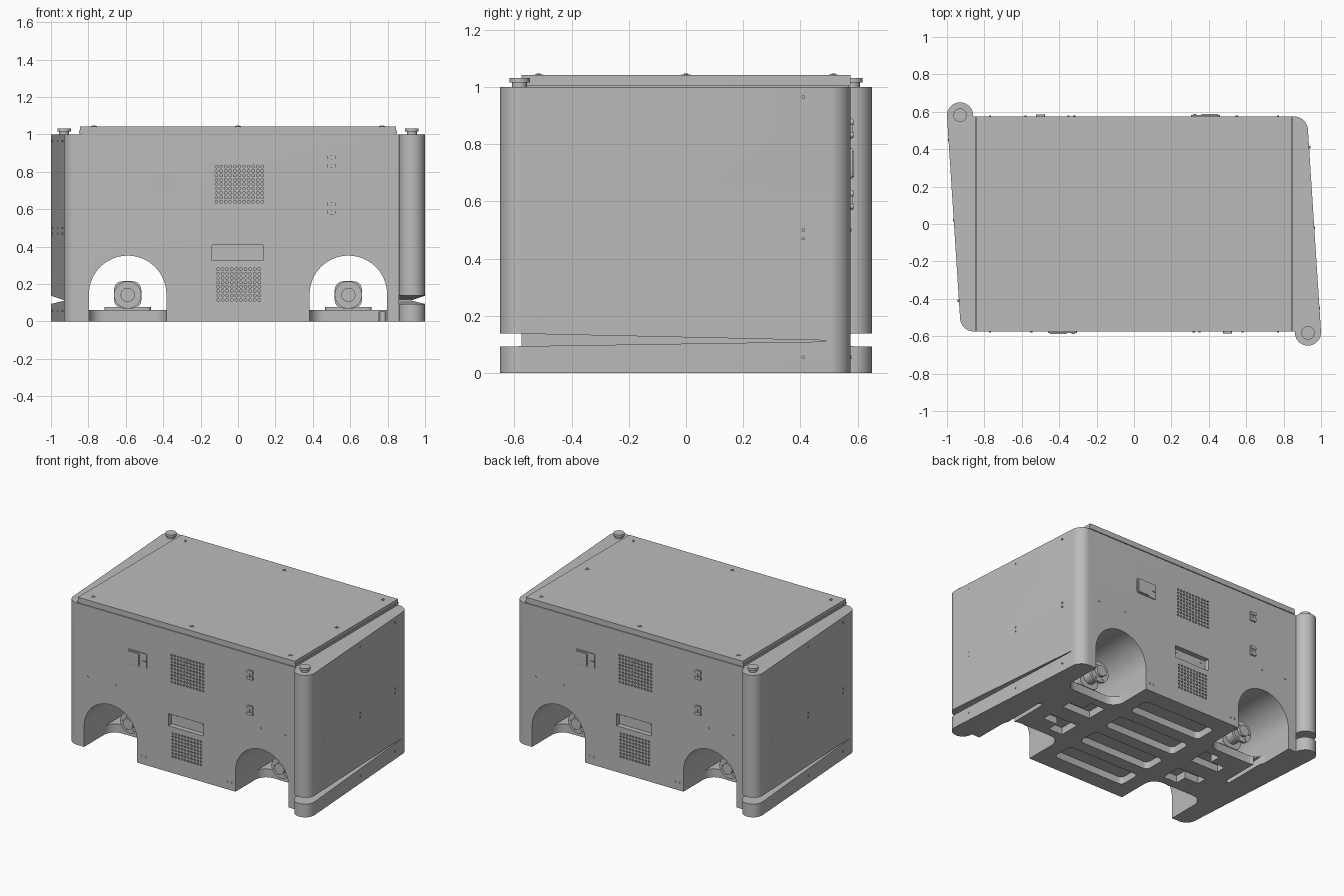
import bpy, bmesh
from math import sin, cos, pi, radians
from mathutils import Vector

if "Cube" in bpy.data.objects:
    bpy.data.objects.remove(bpy.data.objects["Cube"])

grey = bpy.data.materials.new("light grey")
grey.use_nodes = True
grey.diffuse_color = (0.5, 0.5, 0.5, 1)
grey.node_tree.nodes["Principled BSDF"].inputs["Base Color"].default_value = (0.5, 0.5, 0.5, 1)


def arc(cx, cy, r, a0, a1, n=16):
    angles = [radians(a0 + (a1 - a0) * i / n) for i in range(n + 1)]
    return [(cx + r * cos(a), cy + r * sin(a)) for a in angles]


def circle(cx, cy, r, n=24):
    return arc(cx, cy, r, 0, 360, n)[:-1]


def rounded(x0, x1, y0, y1, r, n=5):
    return (arc(x1 - r, y1 - r, r, 0, 90, n) + arc(x0 + r, y1 - r, r, 90, 180, n)
            + arc(x0 + r, y0 + r, r, 180, 270, n) + arc(x1 - r, y0 + r, r, 270, 360, n))


def rect(x0, x1, y0, y1):
    return [(x0, y0), (x1, y0), (x1, y1), (x0, y1)]


def prism(bm, pts, axis, a, b, turn=1):
    """Extrude a flat profile along an axis; turn=-1 spins it half a turn about z."""
    def place(p, w):
        x, y, z = {"x": (w, *p), "y": (p[0], w, p[1]), "z": (*p, w)}[axis]
        return bm.verts.new((turn * x, turn * y, z))
    low, high = [place(p, a) for p in pts], [place(p, b) for p in pts]
    faces = [bm.faces.new(low), bm.faces.new(high)]
    for i in range(len(pts)):
        j = (i + 1) % len(pts)
        faces.append(bm.faces.new((low[i], low[j], high[j], high[i])))
    bmesh.ops.recalc_face_normals(bm, faces=faces)


def finish(name, bm, smooth=True):
    mesh = bpy.data.meshes.new(name)
    bm.to_mesh(mesh)
    bm.free()
    ob = bpy.data.objects.new(name, mesh)
    bpy.context.collection.objects.link(ob)
    mesh.materials.append(grey)
    if smooth:
        shade(ob)
    return ob


def shade(ob):
    bpy.ops.object.select_all(action="DESELECT")
    ob.select_set(True)
    bpy.context.view_layer.objects.active = ob
    bpy.ops.object.shade_smooth_by_angle(angle=radians(30))


def carve(ob, cutters):
    """Subtract every cutter, bake the result and delete the cutters."""
    for cutter in cutters:
        cutter.hide_render = True
        mod = ob.modifiers.new("cut", "BOOLEAN")
        mod.operation, mod.solver, mod.object = "DIFFERENCE", "EXACT", cutter
    graph = bpy.context.evaluated_depsgraph_get()
    baked = bpy.data.meshes.new_from_object(ob.evaluated_get(graph))
    ob.modifiers.clear()
    ob.data = baked
    for cutter in cutters:
        bpy.data.objects.remove(cutter)
    shade(ob)


FRONT = -0.575
WHEEL_X = 0.59
TURNS = (1, -1)

# Shell: skewed sides with a round post on two opposite corners
half = arc(0.93, -0.58, 0.07, 176, 363.5, 32) + arc(0.855, 0.5, 0.075, 3.5, 90)
bm = bmesh.new()
prism(bm, half + [(-x, -y) for x, y in half], "z", 0, 1.0)
body = finish("body_shell", bm, False)

# Arched tunnels above the floor, and wheel notches through the floor
tunnels, notches = bmesh.new(), bmesh.new()
for s in TURNS:
    arch = arc(s * WHEEL_X, 0.145, 0.207, 0, 180, 32)
    prism(tunnels, arch + [(s * WHEEL_X - 0.207, 0.06), (s * WHEEL_X + 0.207, 0.06)], "y", -0.8, 0.8)
    for side in TURNS:
        plan = rounded(WHEEL_X - 0.207, WHEEL_X + 0.207, -0.9, -0.27, 0.08)
        plan = [(side * x, y) for x, y in plan]
        prism(notches, plan, "z", -0.1, 0.1, s)

# Sensor slits, vents, handle pockets and floor recesses
details = bmesh.new()
for s in TURNS:
    slit = [(-0.8, 0.09), (-0.56, 0.094), (0.49, 0.11), (0.49, 0.114), (-0.56, 0.137), (-0.8, 0.14)]
    prism(details, slit, "x", 0.86, 1.2, s)
    for x0, z0, cols, rows in ((-0.115, 0.64, 11, 9), (-0.107, 0.115, 10, 8)):
        for i in range(cols * rows):
            hole = circle(x0 + i % cols * 0.0245, z0 + i // cols * 0.0235, 0.0075, 8)
            prism(details, hole, "y", -0.62, -0.55, s)
    prism(details, rect(-0.14, 0.135, 0.325, 0.41), "y", -0.62, -0.54, s)
    for y in (0.125, 0.375):
        prism(details, rounded(-0.28, 0.28, y - 0.08, y + 0.08, 0.03), "z", -0.1, 0.05, s)
    prism(details, rounded(0.755, 0.785, -0.55, 0, 0.014), "z", -0.1, 0.05, s)
    for m in TURNS:
        ell = [(0.42, 0.06), (0.64, 0.06), (0.64, 0.13), (0.53, 0.13), (0.53, 0.21), (0.42, 0.21)]
        prism(details, [(m * x, y) for x, y in ell], "z", -0.1, 0.05, s)
carve(body, [finish(n, b, False) for n, b in
             (("tunnel_cutter", tunnels), ("notch_cutter", notches), ("detail_cutter", details))])

# Lid in two layers with a fine seam
bm = bmesh.new()
prism(bm, rect(-0.84, 0.84, -0.568, 0.568), "z", 0.999, 1.006)
prism(bm, rect(-0.85, 0.85, -0.575, 0.575), "z", 1.005, 1.02)
prism(bm, rect(-0.845, 0.845, -0.575, 0.575), "z", 1.02, 1.042)
finish("lid", bm, False)

# Lid screws
bm = bmesh.new()
for x, y in [(x, y) for x in (-0.77, 0, 0.77) for y in (-0.515, 0.515)] + [(0.77, 0)]:
    prism(bm, circle(x, y, 0.015), "z", 1.04, 1.044)
    prism(bm, circle(x, y, 0.008, 6), "z", 1.04, 1.047)
finish("lid_screws", bm)

# Stop buttons on the posts
bm = bmesh.new()
for s in TURNS:
    prism(bm, circle(0.93, -0.582, 0.026), "z", 0.99, 1.016, s)
    prism(bm, circle(0.93, -0.582, 0.036), "z", 1.015, 1.032, s)
finish("post_buttons", bm)

# Control panels and hinges on the front and back
panels, hinges = bmesh.new(), bmesh.new()
for s in TURNS:
    prism(panels, rounded(-0.46, -0.305, 0.68, 0.785, 0.012), "y", -0.582, -0.57, s)
    prism(panels, rounded(-0.45, -0.362, 0.686, 0.776, 0.006), "y", -0.588, -0.57, s)
    prism(panels, rect(-0.335, -0.315, 0.728, 0.736), "y", -0.588, -0.57, s)
    for z in (0.855, 0.605):
        for dz in (-0.022, 0.022):
            prism(hinges, rounded(0.475, 0.525, z + dz - 0.01, z + dz + 0.01, 0.009), "y", -0.586, -0.57, s)
        for x in (0.488, 0.512):
            prism(hinges, rounded(x - 0.009, x + 0.009, z - 0.035, z + 0.035, 0.007), "y", -0.582, -0.57, s)
finish("control_panels", panels)
finish("hinges", hinges)

# Small screws on every wall
bm = bmesh.new()
for s in TURNS:
    for x, z in ((-0.77, 0.5), (-0.55, 0.5), (0.58, 0.5), (0.77, 0.5), (-0.35, 0.055), (0.35, 0.055),
                 (-0.32, 0.055), (0.32, 0.055)):
        prism(bm, circle(x, z, 0.006, 10), "y", -0.579, -0.57, s)
    for x in (-0.105, 0.1):
        prism(bm, circle(x, 0.388, 0.006, 10), "y", -0.544, -0.53, s)
    for y in (-0.45, -0.02, 0.41):
        wall = 1.0 - 0.065 * (y + 0.58) / 1.08
        for z in (0.055, 0.47, 0.5, 0.965):
            prism(bm, circle(y, z, 0.006, 10), "x", wall - 0.01, wall + 0.002, s)
finish("wall_screws", bm)

# Drive units: base plate, gearbox, shaft and bolted hub flange
mounts, hubs = bmesh.new(), bmesh.new()
for s in TURNS:
    for x in (-WHEEL_X, WHEEL_X):
        prism(mounts, rounded(x - 0.125, x + 0.125, -0.25, -0.03, 0.02), "z", 0.055, 0.076, s)
        prism(mounts, rounded(x - 0.073, x + 0.073, 0.07, 0.215, 0.045), "y", -0.26, -0.04, s)
        prism(hubs, circle(x, 0.142, 0.045), "y", -0.35, -0.25, s)
        prism(hubs, circle(x, 0.142, 0.073, 32), "y", -0.365, -0.345, s)
        prism(hubs, circle(x, 0.142, 0.038), "y", -0.385, -0.36, s)
        for k in range(6):
            bolt = Vector((x + 0.055 * cos(k * pi / 3), 0.142 + 0.055 * sin(k * pi / 3)))
            prism(hubs, circle(bolt.x, bolt.y, 0.008, 10), "y", -0.37, -0.36, s)
finish("drive_mounts", mounts)
finish("wheel_hubs", hubs)
